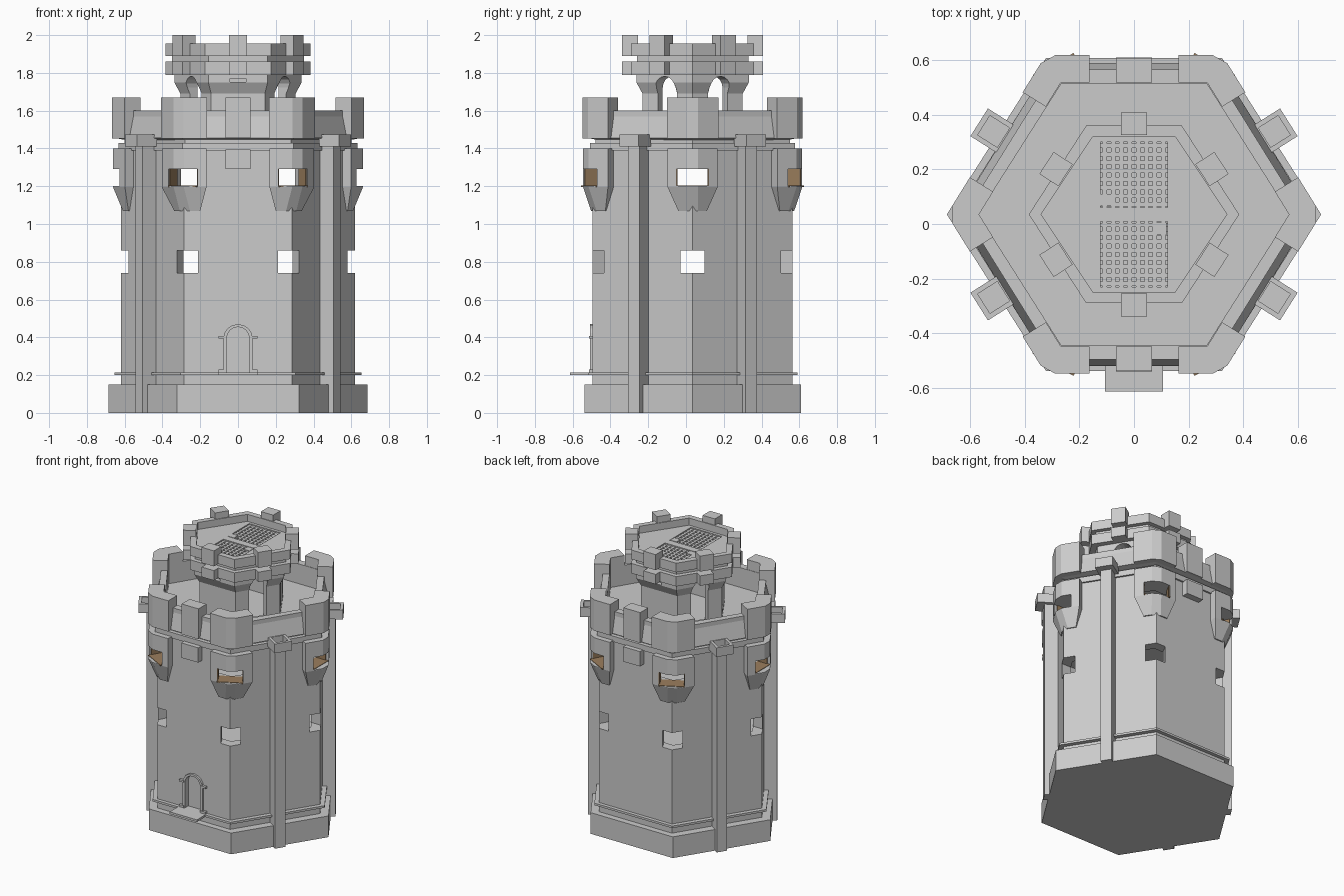
import bpy, math
from mathutils import Vector

if "Cube" in bpy.data.objects:
    bpy.data.objects.remove(bpy.data.objects["Cube"])

CY = 0.035                      # plan centre of the tower
BODY, INNER = (0.62, 0.285, 0.53), (0.545, 0.25, 0.465)
TOP = (0.385, 0.175, 0.325)


def mesh(name, verts, faces):
    me = bpy.data.meshes.new(name)
    me.from_pydata([tuple(v) for v in verts], [], faces)
    ob = bpy.data.objects.new(name, me)
    bpy.context.collection.objects.link(ob)
    import bmesh
    bm = bmesh.new()
    bm.from_mesh(me)
    bmesh.ops.recalc_face_normals(bm, faces=bm.faces)
    bm.to_mesh(me)
    bm.free()
    return ob


def hexa(h):
    r, w, a = h
    return [Vector((x, y + CY)) for x, y in
            ((r, 0), (w, a), (-w, a), (-r, 0), (-w, -a), (w, -a))]


def loft(name, rings, closed=False):
    """Skin a list of (plan points, z); closed joins last ring to first."""
    n, m = len(rings[0][0]), len(rings)
    verts = [(p.x, p.y, z) for pts, z in rings for p in pts]
    faces = [(k * n + i, k * n + (i + 1) % n, (k + 1) % m * n + (i + 1) % n, (k + 1) % m * n + i)
             for k in range(m if closed else m - 1) for i in range(n)]
    if not closed:
        faces += [tuple(range(n)), tuple(range((m - 1) * n, m * n))]
    return mesh(name, verts, faces)


def slab(name, pts, origin, n, d0, d1):
    """Extrude a (sideways, z) profile along the plan direction n."""
    t = Vector((-n.y, n.x))
    k = len(pts)
    verts = []
    for d in (d0, d1):
        for u, z in pts:
            p = origin + n * d + t * u
            verts.append((p.x, p.y, z))
    faces = [(i, (i + 1) % k, (i + 1) % k + k, i + k) for i in range(k)]
    return mesh(name, verts, faces + [tuple(range(k)), tuple(range(k, 2 * k))])


def rect(w, z0, z1, u=0):
    return [(u - w, z0), (u + w, z0), (u + w, z1), (u - w, z1)]


def arch(w, z0, z1, n=8):
    return [(-w, z0), (w, z0)] + [(w * math.cos(math.pi * i / n), z1 - w + w * math.sin(math.pi * i / n))
                                  for i in range(n + 1)]


def face(h, i):
    p = hexa(h)
    a, b = p[i], p[(i + 1) % 6]
    d = (b - a).normalized()
    return (a + b) / 2, Vector((d.y, -d.x))


def cut(ob, cutters):
    for c in cutters:
        m = ob.modifiers.new("cut", 'BOOLEAN')
        m.operation, m.solver, m.object = 'DIFFERENCE', 'EXACT', c
    dg = bpy.context.evaluated_depsgraph_get()
    dg.update()
    me = bpy.data.meshes.new_from_object(ob.evaluated_get(dg))
    ob.modifiers.clear()
    ob.data = me


def drop(obs):
    for c in obs:
        bpy.data.objects.remove(c)


def chevron(h, i, length, thick, bevel=0.035):
    """Plan of an angled block wrapped around corner i of a hexagon."""
    p = hexa(h)
    v = p[i]
    a, b = (p[i - 1] - v).normalized(), (p[(i + 1) % 6] - v).normalized()
    na, nb = Vector((a.y, -a.x)) * -1, Vector((b.y, -b.x))
    c = (a + b).normalized()
    s = abs(a.x * c.y - a.y * c.x)
    return [v + a * length, v + a * bevel, v + b * bevel, v + b * length,
            v + b * length - nb * thick, v + c * thick / s, v + a * length - na * thick]


wood = bpy.data.materials.new("wood")
wood.diffuse_color = (0.33, 0.21, 0.11, 1)
wood.use_nodes = True
wood.node_tree.nodes["Principled BSDF"].inputs["Base Color"].default_value = wood.diffuse_color
FRONT, BACK = 4, 1
O = Vector((0, CY))
corner_dirs = [(p - O).normalized() for p in hexa(BODY)]

# Plinth, string course and hollow main wall
loft("plinth", [(hexa((0.685, 0.322, 0.573)), z) for z in (0, 0.15)])
loft("string_course", [(hexa((0.655, 0.305, 0.555)), 0.2), (hexa((0.655, 0.305, 0.555)), 0.215),
                       (hexa((0.58, 0.26, 0.5)), 0.215), (hexa((0.58, 0.26, 0.5)), 0.2)], True)
wall = loft("main_wall", [(hexa(BODY), 0.14), (hexa(BODY), 1.4)])
hollow = loft("hollow_cutter", [(hexa(INNER), 0.2), (hexa(INNER), 1.37)])
lower = [slab("window_cutter", rect(0.064, 0.74, 0.86), O, d, 0.35, 0.8) for d in corner_dirs]
upper = [slab("bay_cutter", rect(0.085, 1.2, 1.29), O, d, 0.35, 0.8) for d in corner_dirs]
fo, fn = face(BODY, FRONT)
door_cut = slab("door_cutter", arch(0.06, 0.215, 0.455), fo, fn, -0.025, 0.1)
cut(wall, [hollow] + lower + upper + [door_cut])
loft("middle_floor", [(hexa(INNER), 0.71), (hexa(INNER), 0.735)])
loft("upper_floor", [(hexa(INNER), 1.165), (hexa(INNER), 1.19)])

# Corner bays with timber-lined openings
big = (0.68, 0.322, 0.58)
for i, d in enumerate(corner_dirs):
    bay = loft("corner_bay", [(chevron((0.628, 0.29, 0.538), i, 0.09, 0.04), 1.07),
                              (chevron(big, i, 0.155, 0.085), 1.195),
                              (chevron(big, i, 0.155, 0.085), 1.4)])
    cut(bay, [upper[i]])
    for u in (-0.083, 0.083):
        j = slab("bay_jamb", rect(0.004, 1.198, 1.292, u), O, d, 0.53, 0.605)
        j.data.materials.append(wood)
    sill = slab("bay_sill", rect(0.085, 1.196, 1.203), O, d, 0.53, 0.625)
    sill.data.materials.append(wood)
drop([hollow, door_cut] + lower + upper)

# Doorway: step, arched surround and side capitals
slab("door_step", rect(0.107, 0.2, 0.215), fo, fn, -0.02, 0.118)
outer = arch(0.078, 0.215, 0.47)
surround = slab("door_surround", outer, fo, fn, -0.015, 0.014)
c = slab("surround_cutter", arch(0.06, 0.2, 0.455), fo, fn, -0.1, 0.1)
cut(surround, [c])
drop([c])
for u in (-0.085, 0.085):
    slab("door_capital", rect(0.018, 0.393, 0.408, u), fo, fn, -0.01, 0.018)
    slab("door_foot", rect(0.018, 0.215, 0.23, u), fo, fn, -0.01, 0.018)

# Square drain pipes with open hoppers on the four slanted faces
for i in (0, 2, 3, 5):
    o, n = face(BODY, i)
    slab("drain_pipe", rect(0.036, 0, 1.42), o, n, -0.01, 0.085)
    hop = slab("drain_hopper", rect(0.06, 1.41, 1.475), o, n, 0.01, 0.135)
    c = slab("hopper_cutter", rect(0.042, 1.43, 1.6), o, n, 0.03, 0.115)
    cut(hop, [c])
    drop([c])

# Roof terrace with parapet and merlons
loft("terrace_slab", [(hexa((0.632, 0.295, 0.542)), 1.39), (hexa((0.632, 0.295, 0.542)), 1.43)])
loft("terrace_floor", [(hexa((0.6, 0.28, 0.515)), 1.43), (hexa((0.6, 0.28, 0.515)), 1.46)])
pin = hexa((0.57, 0.265, 0.48))
loft("parapet", [(pin, 1.44), (hexa((0.65, 0.307, 0.555)), 1.455), (hexa((0.62, 0.29, 0.53)), 1.57),
                 (hexa((0.62, 0.29, 0.53)), 1.6), (pin, 1.6)], True)
for i in range(6):
    plan = chevron((0.685, 0.323, 0.583), i, 0.16, 0.1)
    loft("corner_merlon", [(plan, 1.452), (plan, 1.67)])
for i in (FRONT, BACK):
    o, n = face(BODY, i)
    slab("middle_merlon", rect(0.066, 1.455, 1.67), o, n, -0.047, 0.042)
    slab("corbel_block", rect(0.066, 1.29, 1.395), o, n, -0.01, 0.045)

# Lantern tower: flared shell pierced by arches
low, high = (0.305, 0.142, 0.265), (0.337, 0.157, 0.298)
lantern = loft("lantern_wall", [(hexa(low), 1.45), (hexa(low), 1.69), (hexa(high), 1.75), (hexa(high), 1.8)])
cs = [loft("lantern_hollow", [(hexa((0.25, 0.115, 0.215)), z) for z in (1.465, 1.785)])]
for i in (0, 2, 3, 5):
    o, n = face(low, i)
    cs.append(slab("arch_cutter", arch(0.06, 1.47, 1.782), o, n, -0.12, 0.15))
for i in (FRONT, BACK):
    o, n = face(low, i)
    cs.append(slab("slot_cutter", rect(0.043, 1.753, 1.77), o, n, -0.02, 0.1))
cut(lantern, cs)
drop(cs)

# Lantern crown: cornice, neck, parapet and paired blocks
loft("cornice", [(hexa(TOP), 1.79), (hexa(TOP), 1.86)])
roof = loft("lantern_roof", [(hexa((0.35, 0.157, 0.295)), 1.85), (hexa((0.35, 0.157, 0.295)), 1.905)])
tin = hexa((0.34, 0.15, 0.285))
loft("crown_parapet", [(tin, 1.89), (hexa(TOP), 1.89), (hexa(TOP), 1.955), (tin, 1.955)], True)
for i in range(6):
    o, n = face(TOP, i)
    slab("crown_merlon", rect(0.048, 1.89, 2.0), o, n, -0.035, 0.048)
    slab("cornice_block", rect(0.048, 1.79, 1.86), o, n, -0.035, 0.048)

# Two sunken lattice hatches in the lantern roof
Y = Vector((0, 1))
cs = [slab("hatch_cutter", rect(0.122, 1.885, 1.95), Vector((0, 0)), Y, y0, y0 + 0.24) for y0 in (-0.23, 0.06)]
cut(roof, cs)
drop(cs)
for y0, sx, sy in ((-0.23, 0.095, 0.19), (0.06, -0.1, 0.005)):
    for k in range(8):
        slab("hatch_bar", rect(0.008, 1.88, 1.9, -0.107 + k * 0.0306), Vector((0, 0)), Y, y0, y0 + 0.24)
        q = y0 + 0.012 + k * 0.0306
        slab("hatch_rail", rect(0.122, 1.88, 1.898), Vector((0, 0)), Y, q - 0.008, q + 0.008)
    slab("hatch_handle", rect(0.024, 1.88, 1.905), Vector((sx, 0)), Y, y0 + sy, y0 + sy + 0.045)
